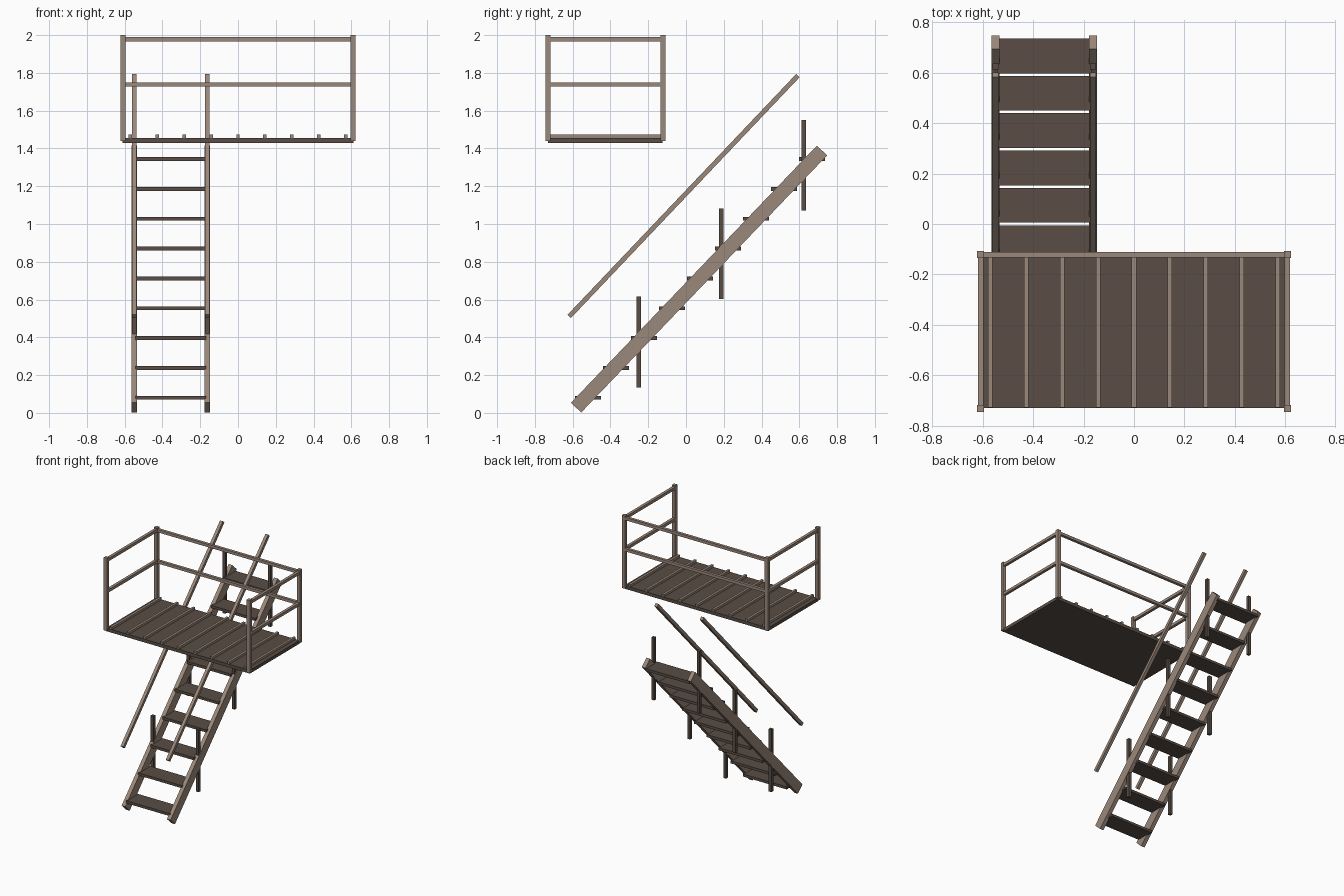
import bpy
import math

if "Cube" in bpy.data.objects:
    bpy.data.objects.remove(bpy.data.objects["Cube"])


def material(name, rgb):
    m = bpy.data.materials.new(name)
    m.diffuse_color = (*rgb, 1)
    m.use_nodes = True
    m.node_tree.nodes["Principled BSDF"].inputs["Base Color"].default_value = m.diffuse_color
    return m


light = material("light_wood", (0.33, 0.25, 0.2))
dark = material("dark_wood", (0.1, 0.075, 0.06))


def box(name, lo, hi, mat):
    bpy.ops.mesh.primitive_cube_add(size=1, location=[(a + b) / 2 for a, b in zip(lo, hi)])
    o = bpy.context.object
    o.name = name
    o.scale = [b - a for a, b in zip(lo, hi)]
    bpy.ops.object.transform_apply(location=False, rotation=False, scale=True)
    o.data.materials.append(mat)
    return o


def beam(name, x, p, q, width, depth, mat):
    """Square-ended beam in the yz plane from p to q."""
    dy, dz = q[0] - p[0], q[1] - p[1]
    length = math.hypot(dy, dz)
    o = box(name, (-width / 2, -length / 2, -depth / 2), (width / 2, length / 2, depth / 2), mat)
    o.location = (x, (p[0] + q[0]) / 2, (p[1] + q[1]) / 2)
    o.rotation_euler.x = math.atan2(dz, dy)
    return o


# Platform deck with raised cleats
box("platform_deck", (-0.612, -0.73, 1.43), (0.612, -0.125, 1.455), dark)
for i in range(9):
    x = (i - 4) * 0.1425
    box("deck_cleat", (x - 0.009, -0.728, 1.453), (x + 0.009, -0.127, 1.473), light)

# Corner posts and side rails
X, Y0, Y1, H = 0.608, -0.731, -0.121, 0.0135
for s in (-1, 1):
    for y in (Y0, Y1):
        box("corner_post", (s * X - H, y - H, 1.44), (s * X + H, y + H, 2.0), light)
    for z in (1.738, 1.978):
        box("side_rail", (s * X - 0.011, Y0, z - 0.011), (s * X + 0.011, Y1, z + 0.011), light)

# Back rails (the front is open)
for z in (1.738, 1.978):
    box("back_rail", (-X, Y1 - 0.011, z - 0.011), (X, Y1 + 0.011, z + 0.011), light)

# Stair stringers, handrails and balusters
for x in (-0.549, -0.163):
    beam("stringer", x, (-0.582, 0.028), (0.72, 1.389), 0.031, 0.075, light)
    beam("handrail", x, (-0.618, 0.511), (0.592, 1.785), 0.024, 0.025, light)
    for k in range(3):
        y, z = -0.25 + k * 0.437, 0.375 + k * 0.468
        box("baluster", (x - 0.012, y - 0.012, z - 0.24), (x + 0.012, y + 0.012, z + 0.24), dark)

# Treads
for i in range(9):
    y, z = -0.518 + i * 0.148, 0.08 + i * 0.158
    box("tread", (-0.543, y - 0.069, z - 0.01), (-0.169, y + 0.069, z + 0.01), dark)
